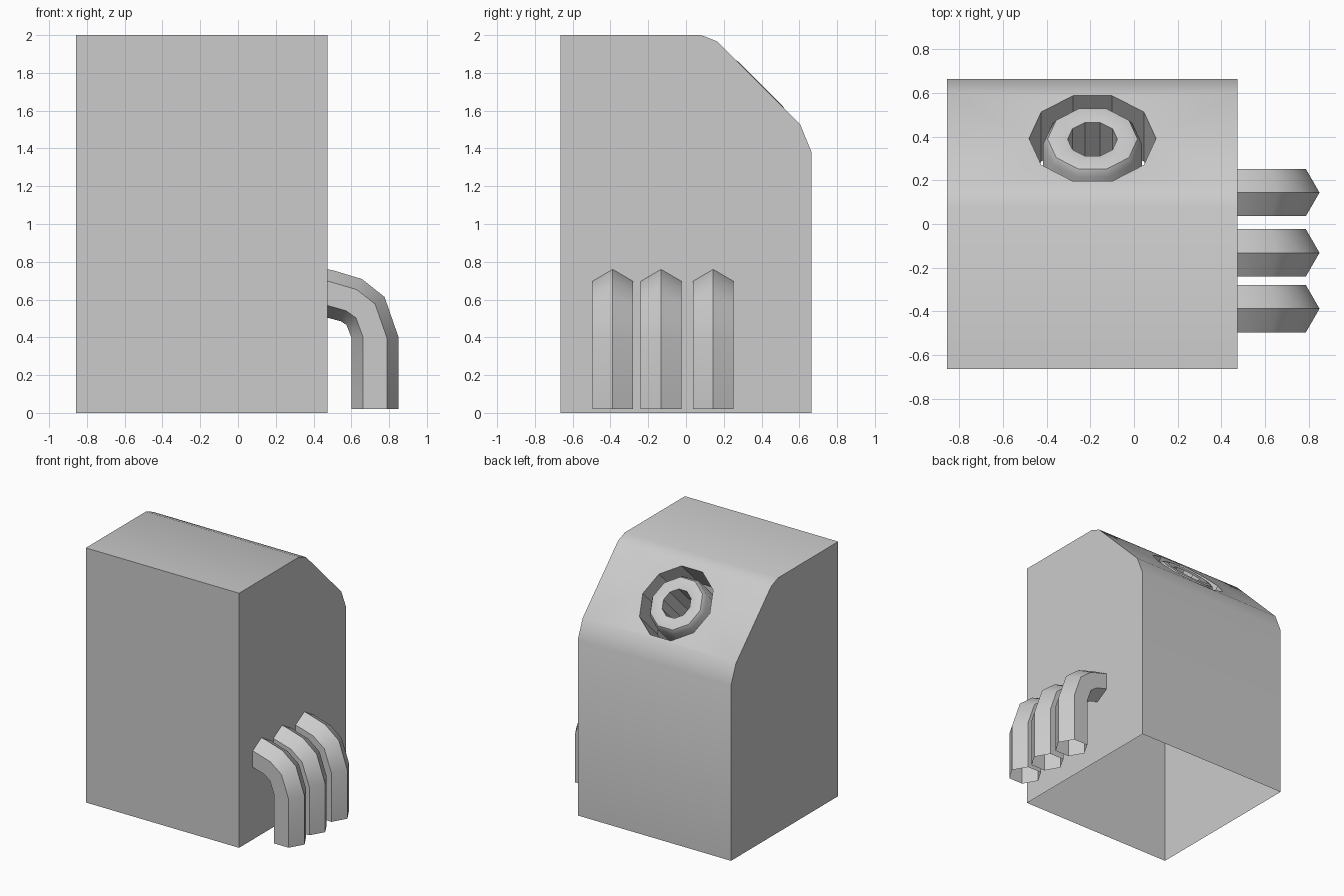
import bpy, bmesh, math
from mathutils import Vector

if "Cube" in bpy.data.objects:
    bpy.data.objects.remove(bpy.data.objects["Cube"])

SIDES = 10
X0, X1 = -0.857, 0.475


def finish(bm, name):
    bmesh.ops.recalc_face_normals(bm, faces=bm.faces)
    me = bpy.data.meshes.new(name)
    bm.to_mesh(me)
    bm.free()
    ob = bpy.data.objects.new(name, me)
    bpy.context.collection.objects.link(ob)
    bpy.ops.object.select_all(action='DESELECT')
    ob.select_set(True)
    bpy.context.view_layer.objects.active = ob
    bpy.ops.object.shade_smooth_by_angle(angle=math.radians(35))
    return ob


def skin(bm, rings):
    # Quads between successive closed rings of vertices
    for a, b in zip(rings, rings[1:]):
        n = len(a)
        for i in range(n):
            j = (i + 1) % n
            bm.faces.new((a[i], a[j], b[j], b[i]))


# Side profile (y, z), with slope between points 2 and 3
profile = [(0.665, 0), (0.665, 1.38), (0.604, 1.528), (0.166, 1.966),
           (0.08, 2.0), (-0.665, 2.0), (-0.665, 0)]
down = (Vector((0, *profile[2])) - Vector((0, *profile[3]))).normalized()
normal = Vector((1, 0, 0)).cross(down)
if normal.z < 0:
    normal.negate()
centre = Vector((-0.19, 0.392, 1.740))


def ring(bm, r, depth):
    out = []
    for i in range(SIDES):
        a = math.tau * i / SIDES
        out.append(bm.verts.new(centre + Vector((r * math.cos(a), 0, 0))
                                + down * r * math.sin(a) - normal * depth))
    return out


# Open-bottomed housing with a round recess in its sloping face
bm = bmesh.new()
left = [bm.verts.new((X0, y, z)) for y, z in profile]
right = [bm.verts.new((X1, y, z)) for y, z in profile]
bm.faces.new(left)
bm.faces.new(right)
for i in range(len(profile) - 1):
    if i != 2:
        bm.faces.new((left[i], left[i + 1], right[i + 1], right[i]))
rim = ring(bm, 0.291, 0)
edges = []
for loop in (rim, [left[2], left[3], right[3], right[2]]):
    for i, v in enumerate(loop):
        w = loop[(i + 1) % len(loop)]
        edges.append(bm.edges.get((v, w)) or bm.edges.new((v, w)))
bmesh.ops.triangle_fill(bm, edges=edges, use_beauty=True, normal=normal)
skin(bm, [rim, ring(bm, 0.291, 0.32)])
finish(bm, "housing")

# Round-shouldered tube set in the recess
bm = bmesh.new()
skin(bm, [ring(bm, r, d) for r, d in
          [(0.114, 0.32), (0.114, 0.005), (0.17, -0.004), (0.206, 0.003),
           (0.226, 0.035), (0.229, 0.32)]])
finish(bm, "recessed_tube")

# Three bent hexagonal pipes coming out of the right side
path = [Vector(p) for p in [(0.725, 0, 0.02), (0.725, 0, 0.40), (0.675, 0, 0.54),
                            (0.60, 0, 0.597), (0.475, 0, 0.633), (0.38, 0, 0.65)]]


def pipe(name, y0, r=0.125):
    bm = bmesh.new()
    rings = []
    for k, p in enumerate(path):
        before = (p - path[k - 1]).normalized() if k else Vector((0, 0, 1))
        after = (path[k + 1] - p).normalized() if k < len(path) - 1 else before
        t = (before + after).normalized()
        if k == 1:
            t = Vector((0, 0, 1))
        n = Vector((t.z, 0, -t.x))
        rings.append([bm.verts.new(p + n * r * math.cos(math.tau * i / 6)
                                   + Vector((0, y0 + r * math.sin(math.tau * i / 6), 0)))
                      for i in range(6)])
    skin(bm, rings)
    finish(bm, name)


for i, y in enumerate((-0.388, -0.132, 0.144)):
    pipe(f"bent_pipe_{i + 1}", y)
